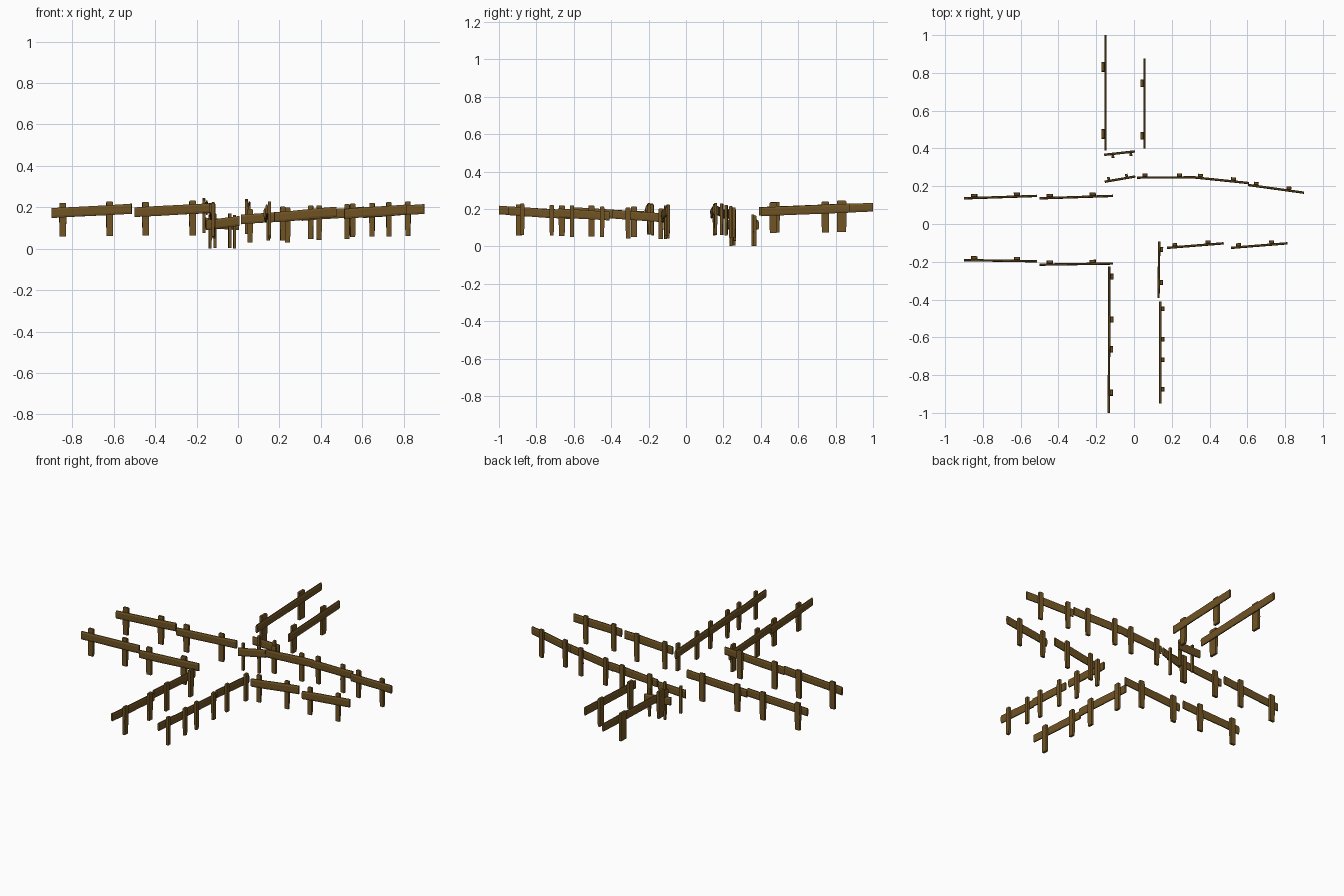
import bpy, bmesh, random
from mathutils import Vector

if "Cube" in bpy.data.objects:
    bpy.data.objects.remove(bpy.data.objects["Cube"])
random.seed(4)

wood = bpy.data.materials.new("weathered_brown_wood")
wood.diffuse_color = (0.165, 0.09, 0.018, 1)
wood.use_nodes = True
wood.node_tree.nodes["Principled BSDF"].inputs["Base Color"].default_value = wood.diffuse_color


def loft(bm, rings):
    """Skin a list of equal-length point rings and cap both ends."""
    vs = [[bm.verts.new(p) for p in r] for r in rings]
    n = len(vs[0])
    for a, b in zip(vs, vs[1:]):
        for i in range(n):
            bm.faces.new((a[i], a[(i + 1) % n], b[(i + 1) % n], b[i]))
    bm.faces.new(vs[0][::-1])
    bm.faces.new(vs[-1])


def finish(bm, name):
    bmesh.ops.recalc_face_normals(bm, faces=bm.faces)
    me = bpy.data.meshes.new(name)
    bm.to_mesh(me)
    bm.free()
    me.materials.append(wood)
    ob = bpy.data.objects.new(name, me)
    bpy.context.collection.objects.link(ob)


def fence(name, start, end, z0, z1):
    """One plank on two posts; posts stand on the left of start -> end."""
    a, b = Vector((*start, z0)), Vector((*end, z1))
    flat = Vector((b.x - a.x, b.y - a.y, 0))
    length = flat.length
    d = flat.normalized()
    left = Vector((-d.y, d.x, 0))
    up = Vector((0, 0, 1))

    # rail: flattened plank with bevelled edges, slightly uneven along its length
    prof = [(-.003, -.026), (.003, -.026), (.006, -.016), (.006, .012),
            (.003, .0215), (-.003, .0215), (-.0065, .012), (-.006, -.016)]
    bm = bmesh.new()
    rings = []
    for t in (0, .3, .65, 1):
        c = a.lerp(b, t) + up * random.uniform(-.001, .001)
        s = random.uniform(.96, 1.04)
        rings.append([c + left * u + up * v * s for u, v in prof])
    loft(bm, rings)
    finish(bm, name + "_rail")

    # posts: width follows the plank length, tops chamfered
    hw = length * .043
    for k, t in enumerate((.14, .725)):
        c = a.lerp(b, t) + left * .0135
        lo, hi = z0 - .115 + .002 * k, z0 + .048 + .006 * k
        bm = bmesh.new()
        rings = []
        for z, s in ((lo, .9), (z0 - .04, 1), (hi - .004, .97), (hi, .8)):
            rings.append([Vector((c.x, c.y, z)) + d * (x * hw * s) + left * (y * .0078 * s)
                          for x, y in ((-1, -1), (1, -1), (1, 1), (-1, 1))])
        loft(bm, rings)
        finish(bm, f"{name}_post_{k + 1}")


# left road, both sides
fence("left_back_outer", (-.90, .136), (-.513, .149), .174, .195)
fence("left_back_inner", (-.50, .136), (-.112, .149), .178, .200)
fence("left_front_outer", (-.90, -.191), (-.513, -.197), .174, .195)
fence("left_front_inner", (-.50, -.215), (-.112, -.209), .178, .200)
# front road
fence("front_left_inner", (-.130, -.224), (-.131, -.612), .165, .187)
fence("front_left_outer", (-.131, -.609), (-.134, -1.0), .171, .196)
fence("front_right_inner", (.134, -.092), (.130, -.392), .154, .173)
fence("front_right_middle", (.139, -.41), (.139, -.685), .164, .181)
fence("front_right_outer", (.139, -.68), (.139, -.95), .174, .193)
# right road
fence("right_front_inner", (.175, -.126), (.475, -.102), .155, .180)
fence("right_front_outer", (.513, -.126), (.812, -.102), .171, .191)
fence("right_back_inner", (.015, .246), (.325, .247), .144, .165)
fence("right_back_middle", (.308, .248), (.608, .217), .161, .181)
fence("right_back_outer", (.604, .207), (.90, .166), .174, .195)
# short fences at the crossing
fence("crossing_front", (-.155, .224), (.007, .252), .117, .136)
fence("crossing_back", (.005, .384), (-.158, .366), .116, .128)
# back road
fence("back_left", (-.151, .39), (-.151, 1.0), .19, .212)
fence("back_right", (.055, .40), (.055, .876), .186, .206)
